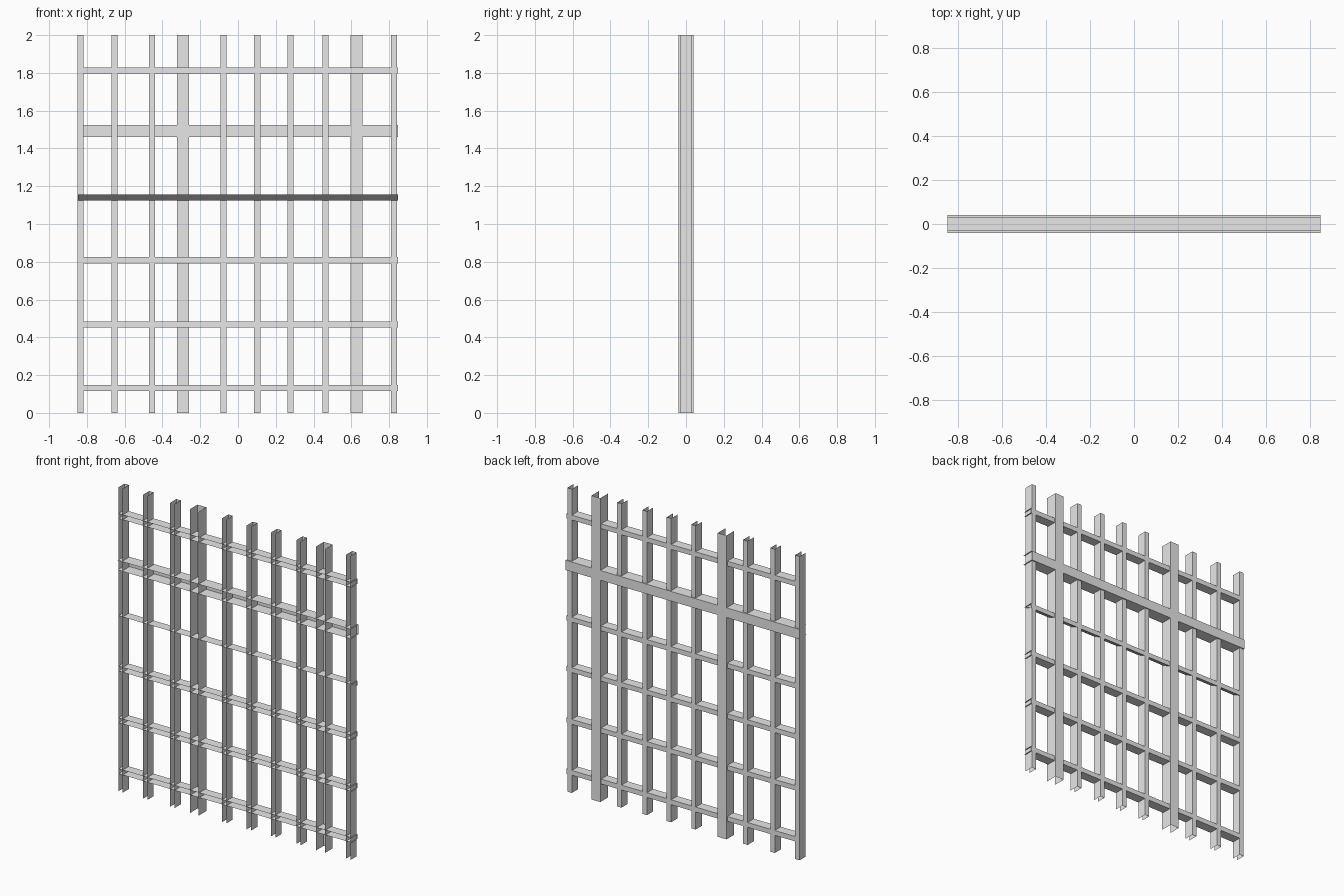
import bpy
import bmesh

cube = bpy.data.objects.get("Cube")
if cube:
    bpy.data.objects.remove(cube, do_unlink=True)

# Single plain grey
GREY = (0.8, 0.8, 0.8, 1.0)
grey = bpy.data.materials.new("plain grey")
grey.use_nodes = True
grey.diffuse_color = GREY
grey.node_tree.nodes["Principled BSDF"].inputs["Base Color"].default_value = GREY

HEIGHT = 2.0
HALF_SPAN = 0.848
NARROW = (0.032, 0.032)   # face width, half depth
WIDE = (0.064, 0.04)


def bar(name, profile, place, start, end, closed=False):
    """Sweep a sheet profile of (across, depth) points from start to end."""
    bm = bmesh.new()
    rings = [[bm.verts.new(place(a, d, t)) for a, d in profile]
             for t in (start, end)]
    count = len(profile)
    for i in range(count if closed else count - 1):
        j = (i + 1) % count
        bm.faces.new((rings[0][i], rings[0][j], rings[1][j], rings[1][i]))
    bmesh.ops.recalc_face_normals(bm, faces=bm.faces[:])
    # Face the web of the channel outward to the back
    web = max(bm.faces, key=lambda f: f.calc_center_median().y)
    if web.normal.y < 0:
        bmesh.ops.reverse_faces(bm, faces=bm.faces[:])
    mesh = bpy.data.meshes.new(name)
    bm.to_mesh(mesh)
    bm.free()
    mesh.materials.append(grey)
    obj = bpy.data.objects.new(name, mesh)
    bpy.context.collection.objects.link(obj)


def channel(center, size):
    """U section, open to the front, with its web at the back."""
    w, d = size[0] / 2, size[1]
    return [(center - w, -d), (center - w, d), (center + w, d), (center + w, -d)]


def wedge(center, size):
    """Triangular section: top flange, back web and sloping underside."""
    w, d = size[0] / 2, size[1]
    return [(center + w, -d), (center + w, d), (center - w, d)]


def upright(a, d, t):
    return (a, d, t)


def level(a, d, t):
    return (t, d, a)


# Upright bars
for x in (-0.833, -0.653, -0.455, -0.077, 0.102, 0.278, 0.463, 0.825):
    bar("narrow_upright", channel(x, NARROW), upright, 0, HEIGHT)
for x in (-0.291, 0.628):
    bar("wide_upright", channel(x, WIDE), upright, 0, HEIGHT)

# Cross bars
for z in (0.132, 0.468, 0.808, 1.812):
    bar("narrow_crossbar", channel(z, NARROW), level, -HALF_SPAN, HALF_SPAN)
bar("wide_crossbar", channel(1.492, WIDE), level, -HALF_SPAN, HALF_SPAN)
bar("wedge_crossbar", wedge(1.14, NARROW), level, -HALF_SPAN, HALF_SPAN, closed=True)
